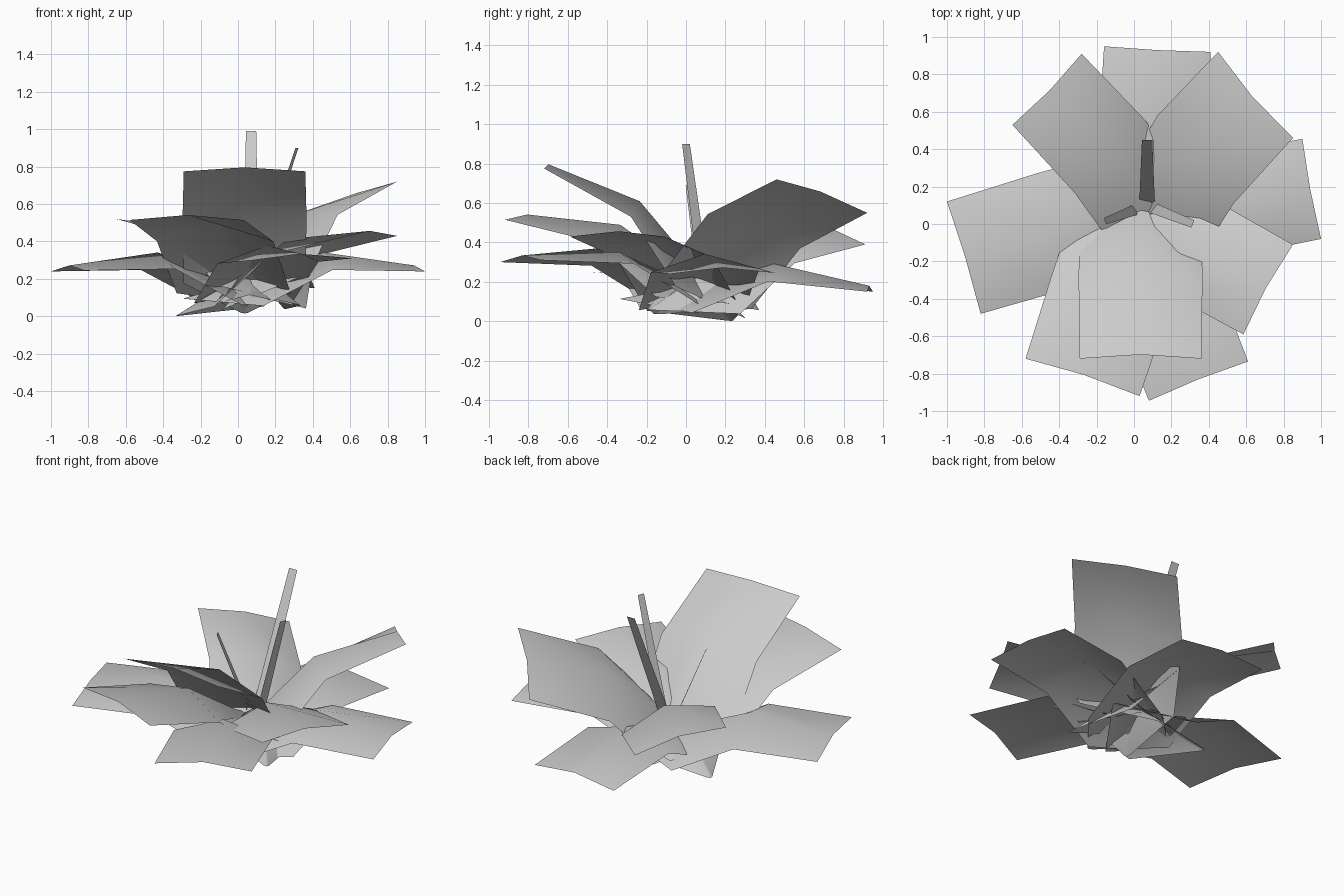
import bpy, math
from mathutils import Vector

if "Cube" in bpy.data.objects:
    bpy.data.objects.remove(bpy.data.objects["Cube"])


def sheet(name, rows):
    """Mesh grid from rows of equally many points."""
    n = len(rows[0])
    verts = [p for r in rows for p in r]
    faces = [(i * n + j, i * n + j + 1, (i + 1) * n + j + 1, (i + 1) * n + j)
             for i in range(len(rows) - 1) for j in range(n - 1)]
    me = bpy.data.meshes.new(name)
    me.from_pydata(verts, [], faces)
    for p in me.polygons:
        p.use_smooth = True
    ob = bpy.data.objects.new(name, me)
    bpy.context.collection.objects.link(ob)
    return ob


# Petal profile from tip to base: along, lift, width factor, arch of the cross-section
PROFILE = [(0, 0, 1.0, 0.028), (-0.5, 0, 1.02, 0.09),
           (-0.844, -0.183, 1.0, 0.15), (-1.22, -0.35, 0.06, 0.0)]


def petal(name, left, right, pitch):
    """Petal set out from its two tip corners and its outward slope in degrees."""
    a, b = Vector(left), Vector(right)
    side = (b - a).normalized()
    half = (b - a).length / 2
    mid = (a + b) / 2
    flat = Vector((-side.y, side.x, 0)).normalized()
    if flat.dot(mid) < 0:
        flat = -flat
    up = side.cross(flat).normalized()
    if up.z < 0:
        up = -up
    p = math.radians(pitch)
    out = flat * math.cos(p) + up * math.sin(p)
    nor = up * math.cos(p) - flat * math.sin(p)
    top = mid + nor * PROFILE[0][3]
    rows = []
    for s, lift, w, arch in PROFILE:
        c = top + out * s + nor * lift
        rows.append([c - side * half * w - nor * arch, c - out * 0.012,
                     c + side * half * w - nor * arch])
    sheet(name, rows)


# Outer, middle and inner rings of petals
petal("outer_petal_back", (-0.16, 0.95, 0.15), (0.41, 0.92, 0.15), -13)
petal("outer_petal_left", (-1.0, 0.12, 0.24), (-0.82, -0.48, 0.245), -8)
petal("outer_petal_right", (0.90, 0.455, 0.245), (1.0, -0.08, 0.24), -8)
petal("outer_petal_front", (0.08, -0.945, 0.30), (0.61, -0.735, 0.31), -5)
petal("middle_petal_front_left", (-0.58, -0.72, 0.515), (0.03, -0.92, 0.515), 6)
petal("middle_petal_front_right", (0.85, -0.11, 0.43), (0.585, -0.59, 0.43), 5)
petal("middle_petal_back_left", (-0.65, 0.53, 0.52), (-0.28, 0.91, 0.39), 4)
petal("inner_petal_back_right", (0.85, 0.46, 0.72), (0.45, 0.92, 0.55), 14.5)
petal("inner_petal_front", (-0.29, -0.72, 0.775), (0.36, -0.72, 0.775), 22)


# Stamens: narrow tapering strips
def stamen(name, base, tip, w0, w1):
    base, tip = Vector(base), Vector(tip)
    d = tip - base
    side = Vector((-d.y, d.x, 0)).normalized()
    rows = []
    for t in (0, 0.5, 1):
        c = base.lerp(tip, t)
        w = (w0 + (w1 - w0) * t) / 2
        rows.append([c - side * w, c + side * w])
    sheet(name, rows)


stamen("stamen_back", (0.07, 0.09, 0.2), (0.07, 0.45, 0.99), 0.085, 0.055)
stamen("stamen_right", (0.09, 0.09, 0.22), (0.315, 0.0, 0.90), 0.06, 0.042)
stamen("stamen_left", (0.03, 0.085, 0.2), (-0.155, 0.015, 0.69), 0.06, 0.036)
